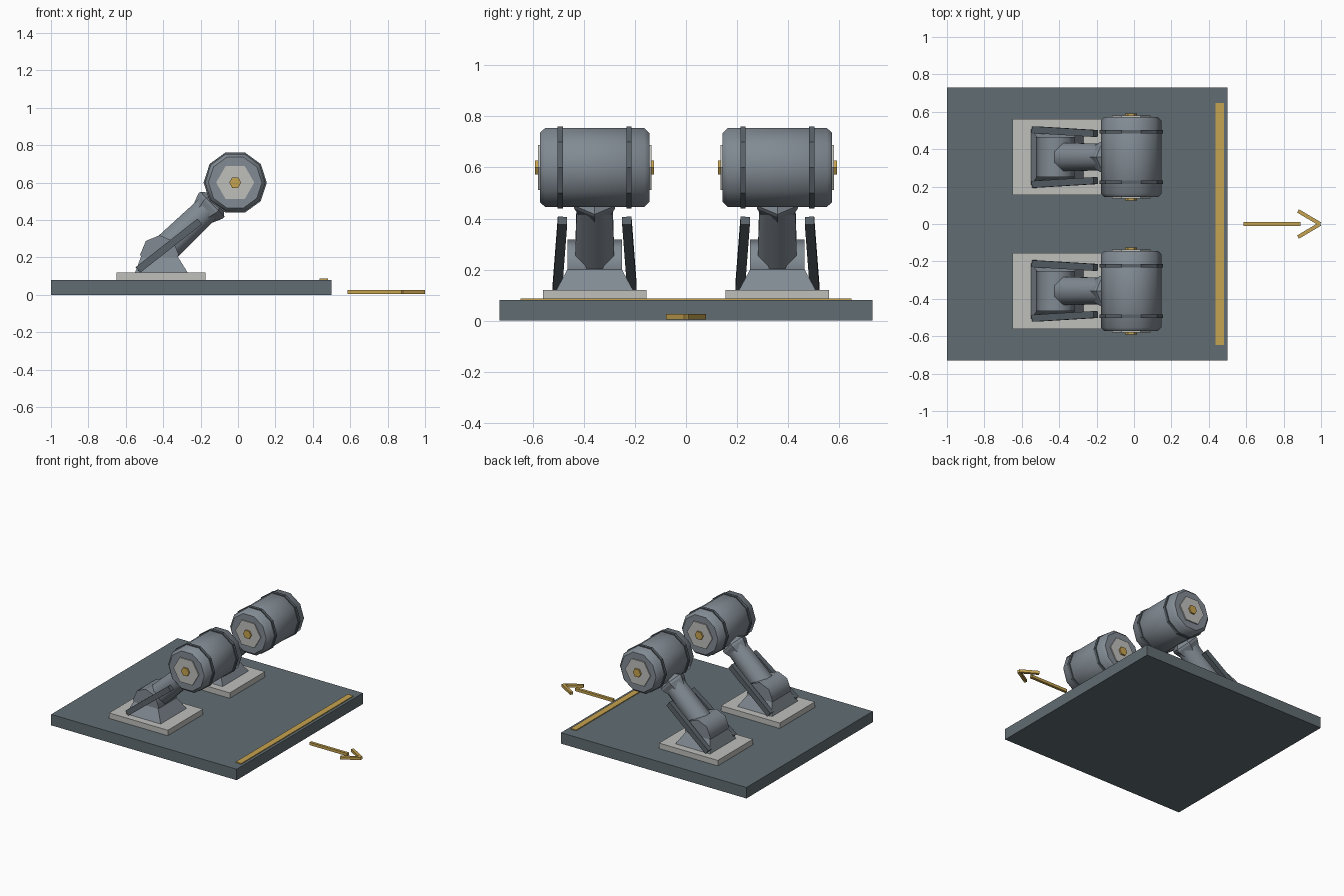
import bpy, bmesh, math
from mathutils import Matrix, Vector

if "Cube" in bpy.data.objects:
    bpy.data.objects.remove(bpy.data.objects["Cube"])


def mat(name, r, g, b):
    m = bpy.data.materials.new(name)
    m.diffuse_color = (r, g, b, 1)
    m.use_nodes = True
    m.node_tree.nodes["Principled BSDF"].inputs["Base Color"].default_value = m.diffuse_color
    return m


SLATE = mat("slate", 0.12, 0.152, 0.17)
STEEL = mat("steel", 0.22, 0.255, 0.29)
DARK = mat("dark steel", 0.10, 0.122, 0.14)
PALE = mat("pale grey", 0.52, 0.52, 0.50)
GOLD = mat("gold", 0.56, 0.36, 0.08)


def finish(name, bm, material, smooth=False):
    bmesh.ops.recalc_face_normals(bm, faces=bm.faces)
    me = bpy.data.meshes.new(name)
    bm.to_mesh(me)
    bm.free()
    ob = bpy.data.objects.new(name, me)
    bpy.context.collection.objects.link(ob)
    me.materials.append(material)
    if smooth:
        bpy.ops.object.select_all(action='DESELECT')
        ob.select_set(True)
        bpy.context.view_layer.objects.active = ob
        bpy.ops.object.shade_smooth_by_angle(angle=math.radians(46))
    return ob


def box(name, lo, hi, material):
    lo, hi = Vector(lo), Vector(hi)
    bm = bmesh.new()
    bmesh.ops.create_cube(bm, size=1, matrix=Matrix.Translation((lo + hi) / 2)
                          @ Matrix.Diagonal((*(hi - lo), 1)))
    return finish(name, bm, material)


def bar(name, a, b, width, depth, side, material):
    """Box from a to b; width is measured along side, depth across it."""
    a, b = Vector(a), Vector(b)
    d = (b - a).normalized()
    u = (Vector(side) - d * d.dot(Vector(side))).normalized()
    w = d.cross(u)
    rot = Matrix((d * (b - a).length, u * width, w * depth)).transposed().to_4x4()
    bm = bmesh.new()
    bmesh.ops.create_cube(bm, size=1, matrix=Matrix.Translation((a + b) / 2) @ rot)
    return finish(name, bm, material)


def lathe(name, centre, axis, profile, sides, start, material, smooth=False):
    """Closed turned solid; profile holds (distance along axis, radius)."""
    c, d = Vector(centre), Vector(axis).normalized()
    v = Vector((0, 1, 0)) if abs(d.y) < 0.5 else Vector((0, 0, 1))
    u = v.cross(d)
    bm = bmesh.new()
    rings = []
    for s, r in profile:
        angles = [start + 2 * math.pi * i / sides for i in range(sides)]
        rings.append([bm.verts.new(c + d * s + (u * math.cos(t) + v * math.sin(t)) * r)
                      for t in angles])
    for p, q in zip(rings, rings[1:]):
        for i in range(sides):
            j = (i + 1) % sides
            bm.faces.new((p[i], p[j], q[j], q[i]))
    bm.faces.new(rings[0])
    bm.faces.new(rings[-1])
    return finish(name, bm, material, smooth)


def pedestal(name, y):
    """Tapered block under the shoulder."""
    bm = bmesh.new()
    rings = [[bm.verts.new((x, y + k, z)) for x, k in
              ((x0, -h), (x1, -h), (x1, h), (x0, h))]
             for x0, x1, h, z in ((-0.55, -0.27, 0.15, 0.12), (-0.52, -0.32, 0.107, 0.20))]
    for i in range(4):
        j = (i + 1) % 4
        bm.faces.new((rings[0][i], rings[0][j], rings[1][j], rings[1][i]))
    for r in rings:
        bm.faces.new(r)
    return finish(name, bm, STEEL)


# Deck, front stripe and direction arrow
box("deck", (-1, -0.73, 0), (0.5, 0.73, 0.08), SLATE)
box("deck_stripe", (0.435, -0.648, 0.08), (0.48, 0.648, 0.086), GOLD)
box("arrow_shaft", (0.585, -0.01, 0.005), (0.89, 0.01, 0.025), GOLD)
for s, side in ((1, "left"), (-1, "right")):
    bar("arrow_head_" + side, (0.995, 0, 0.015), (0.877, s * 0.07, 0.015),
        0.02, 0.02, (0, 0, 1), GOLD)

# Two identical arms, each carrying a drum
for s, side in ((1, "left"), (-1, "right")):
    y = s * 0.358
    hub = Vector((-0.015, y, 0.6))
    shoulder = Vector((-0.42, y, 0.215))
    along = hub - shoulder
    Y = (0, 1, 0)

    box("pad_" + side, (-0.65, y - 0.203, 0.08), (-0.175, y + 0.203, 0.12), PALE)
    pedestal("pedestal_" + side, y)
    lathe("shoulder_" + side, shoulder, Y, [(-0.107, 0.103), (0.107, 0.103)],
          8, 0, STEEL, True)
    lathe("arm_" + side, shoulder, along, [(0.04, 0.083), (0.36, 0.076)],
          8, math.pi / 8, STEEL, True)
    lathe("collar_" + side, shoulder, along,
          [(0.32, 0.07), (0.375, 0.093), (0.39, 0.093), (0.43, 0.045)],
          6, 0, STEEL)

    # Drum with chamfered rims, two bands and capped ends
    lathe("drum_" + side, hub, Y,
          [(-0.214, 0.143), (-0.195, 0.162), (0.195, 0.162), (0.214, 0.143)],
          10, 0, STEEL, True)
    for e in (-1, 1):
        tag = side + ("_inner" if e * s < 0 else "_outer")
        lathe("drum_band_" + tag, hub + Vector((0, e * 0.135, 0)), Y,
              [(-0.01, 0.169), (0.01, 0.169)], 10, 0, DARK)
        lathe("end_cap_" + tag, hub, Y, [(e * 0.205, 0.102), (e * 0.222, 0.102)],
              6, 0, PALE)
        lathe("cap_bolt_" + tag, hub, Y, [(e * 0.215, 0.032), (e * 0.233, 0.032)],
              6, 0, GOLD)
        # Leaning brace beside the arm
        bar("brace_" + tag, (-0.535, y + e * 0.146, 0.133), (-0.205, y + e * 0.126, 0.392),
            0.037, 0.038, Y, DARK)
